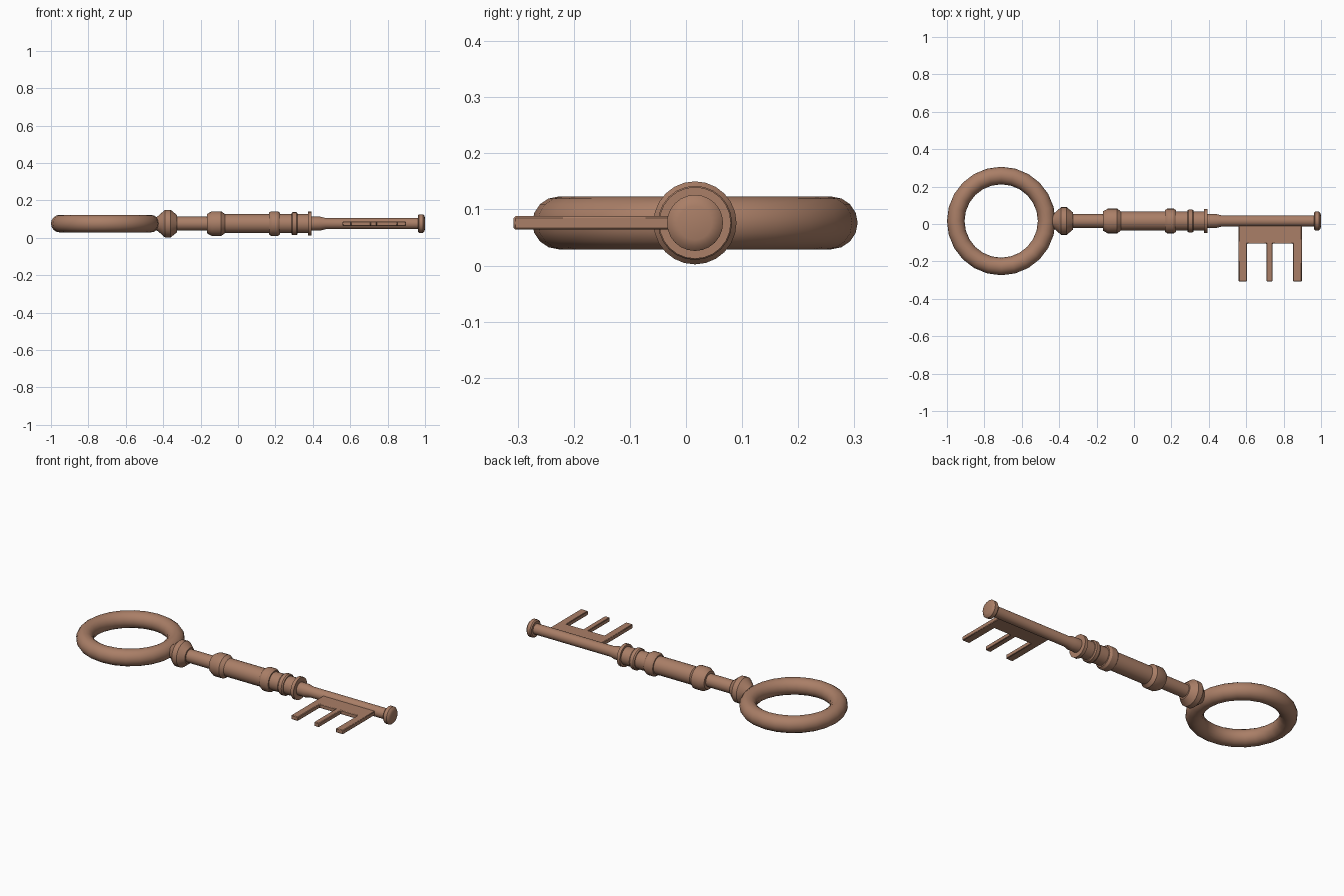
import bpy, bmesh
from math import radians, cos, sin, pi

if "Cube" in bpy.data.objects:
    bpy.data.objects.remove(bpy.data.objects["Cube"])

CY, CZ = 0.016, 0.076  # axis of the key

mat = bpy.data.materials.new("bronze")
mat.diffuse_color = (0.40, 0.21, 0.135, 1)
mat.use_nodes = True
mat.node_tree.nodes["Principled BSDF"].inputs["Base Color"].default_value = mat.diffuse_color


def finish(obj, angle=30):
    obj.data.materials.append(mat)
    bpy.ops.object.select_all(action='DESELECT')
    obj.select_set(True)
    bpy.context.view_layer.objects.active = obj
    bpy.ops.object.shade_smooth_by_angle(angle=radians(angle))


def new_object(name, bm):
    bmesh.ops.recalc_face_normals(bm, faces=bm.faces)
    mesh = bpy.data.meshes.new(name)
    bm.to_mesh(mesh)
    bm.free()
    obj = bpy.data.objects.new(name, mesh)
    bpy.context.collection.objects.link(obj)
    obj.location = (0, CY, CZ)
    return obj


def lathe_x(name, profile, sides=24):
    """Revolve (x, radius) points around the key axis, capped at both ends."""
    bm = bmesh.new()
    rings = [[bm.verts.new((x, r * cos(2 * pi * i / sides), r * sin(2 * pi * i / sides)))
              for i in range(sides)] for x, r in profile]
    for a, b in zip(rings, rings[1:]):
        for i in range(sides):
            j = (i + 1) % sides
            bm.faces.new((a[i], a[j], b[j], b[i]))
    bm.faces.new(rings[0])
    bm.faces.new(rings[-1])
    finish(new_object(name, bm))


# Ring handle
bpy.ops.mesh.primitive_torus_add(location=(-0.71, CY, CZ), major_radius=0.243,
                                 minor_radius=0.047, major_segments=24, minor_segments=16)
ring = bpy.context.object
ring.name = "ring_handle"
finish(ring, 40)

# Turned shaft with collars
lathe_x("shaft", [
    (-0.435, 0.036), (-0.425, 0.043), (-0.39, 0.074), (-0.36, 0.074), (-0.325, 0.045), (-0.325, 0.037),
    (-0.165, 0.037), (-0.165, 0.052), (-0.14, 0.066), (-0.09, 0.066), (-0.07, 0.051),
    (0.165, 0.051), (0.165, 0.058), (0.178, 0.066), (0.212, 0.066), (0.225, 0.058), (0.225, 0.051),
    (0.285, 0.051), (0.285, 0.056), (0.292, 0.061), (0.312, 0.061), (0.319, 0.056), (0.319, 0.051),
    (0.375, 0.051), (0.375, 0.064), (0.394, 0.064), (0.394, 0.037),
    (0.44, 0.037), (0.468, 0.030), (0.97, 0.030)])

# End cap
lathe_x("end_cap", [(0.962, 0.044), (0.968, 0.05), (0.988, 0.05), (0.996, 0.042), (1.0, 0.03)])

# Bit: plate with three teeth, cut as one outline
top, root, tip = 0.0, -0.105 - CY, -0.307 - CY
outline = [(0.56, top)]
teeth = [(0.56, 0.604), (0.709, 0.741), (0.851, 0.897)]
for x0, x1 in teeth:
    if x0 != teeth[0][0]:
        outline.append((x0, root))
    outline += [(x0, tip), (x1, tip)]
    if x1 != teeth[-1][1]:
        outline.append((x1, root))
outline.append((0.897, top))
bm = bmesh.new()
face = bm.faces.new([bm.verts.new((x, y, -0.012)) for x, y in outline])
ext = bmesh.ops.extrude_face_region(bm, geom=[face])
bmesh.ops.translate(bm, vec=(0, 0, 0.024),
                    verts=[v for v in ext["geom"] if isinstance(v, bmesh.types.BMVert)])
bit = new_object("bit", bm)
finish(bit)
bevel = bit.modifiers.new("edge_bevel", 'BEVEL')
bevel.width = 0.003
bevel.segments = 1
